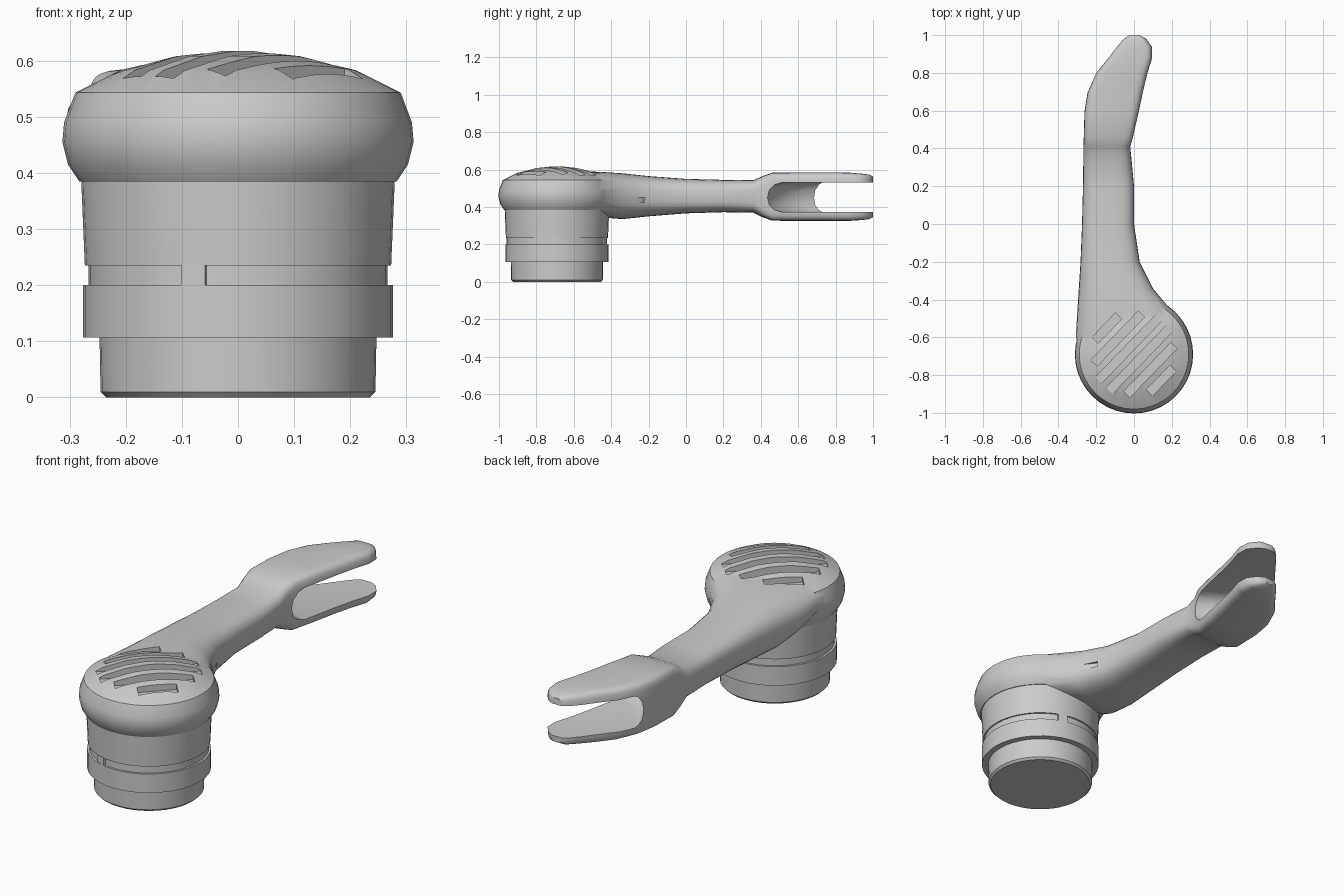
import bpy, bmesh, math
from mathutils import Vector, Matrix

if "Cube" in bpy.data.objects:
    bpy.data.objects.remove(bpy.data.objects["Cube"])

GREY = (0.6, 0.6, 0.6, 1)
mat = bpy.data.materials.new("light grey")
mat.use_nodes = True
mat.diffuse_color = GREY
mat.node_tree.nodes["Principled BSDF"].inputs["Base Color"].default_value = GREY

HUB = Vector((0, -0.69, 0))


def finish(name, bm):
    bmesh.ops.recalc_face_normals(bm, faces=bm.faces)
    me = bpy.data.meshes.new(name)
    bm.to_mesh(me)
    bm.free()
    me.materials.append(mat)
    ob = bpy.data.objects.new(name, me)
    bpy.context.collection.objects.link(ob)
    return ob


def skin(name, rings):
    """Join closed rings of points with quads and cap both ends."""
    bm = bmesh.new()
    vs = [[bm.verts.new(p) for p in r] for r in rings]
    n = len(vs[0])
    for a, b in zip(vs, vs[1:]):
        for i in range(n):
            j = (i + 1) % n
            bm.faces.new((a[i], a[j], b[j], b[i]))
    bm.faces.new(vs[0])
    bm.faces.new(vs[-1])
    return finish(name, bm)


def lathe(name, profile, n=40):
    angles = [math.tau * i / n for i in range(n)]
    return skin(name, [[HUB + Vector((r * math.cos(a), r * math.sin(a), z))
                        for a in angles] for r, z in profile])


def section(y, xl, xr, zb, zt, power, n=32):
    """Rounded-rectangle ring across the arm."""
    ring = []
    for i in range(n):
        a = math.tau * i / n
        c, s = math.cos(a), math.sin(a)
        u = math.copysign(abs(c) ** (2 / power), c)
        v = math.copysign(abs(s) ** (2 / power), s)
        ring.append(((xl + xr + u * (xr - xl)) / 2, y,
                     (zb + zt + v * (zt - zb)) / 2))
    return ring


def box(name, centre, size, turn=0):
    bm = bmesh.new()
    m = (Matrix.Translation(centre) @ Matrix.Rotation(turn, 4, 'Z')
         @ Matrix.Diagonal((*size, 1)))
    bmesh.ops.create_cube(bm, size=1, matrix=m)
    return finish(name, bm)


def apply(ob, mod):
    bpy.context.view_layer.objects.active = ob
    bpy.ops.object.modifier_apply(modifier=mod.name)


def combine(ob, other, operation):
    mod = ob.modifiers.new("combine", 'BOOLEAN')
    mod.operation, mod.solver, mod.object = operation, 'EXACT', other
    apply(ob, mod)
    bpy.data.objects.remove(other)


def smooth(ob, degrees=35):
    bpy.ops.object.select_all(action='DESELECT')
    ob.select_set(True)
    bpy.context.view_layer.objects.active = ob
    bpy.ops.object.shade_smooth_by_angle(angle=math.radians(degrees))


# Lower spigot and grooved collar
base = lathe("base_spigot", [(0.235, 0), (0.245, 0.01), (0.247, 0.12)])
collar = lathe("collar", [(0.24, 0.107), (0.276, 0.107), (0.276, 0.2), (0.266, 0.2),
                          (0.266, 0.235), (0.273, 0.235), (0.28, 0.4)])

# Two small bridges across the collar groove
for side, angle in (("front", 253), ("back", 73)):
    a = math.radians(angle)
    spot = HUB + Vector((0.262 * math.cos(a), 0.262 * math.sin(a), 0.2175))
    box(side + "_groove_bridge", spot, (0.024, 0.045, 0.037), a)

# Domed head
head = lathe("housing", [(0.283, 0.385), (0.303, 0.415), (0.313, 0.455), (0.31, 0.49),
                         (0.29, 0.543), (0.21, 0.583), (0.11, 0.608), (0.03, 0.617)])

# Arm running back into the fork: y, left, right, bottom, top, squareness
arm = skin("arm", [section(*s) for s in [
    (-0.70, -0.300, 0.30, 0.40, 0.58, 2.4),
    (-0.58, -0.307, 0.27, 0.39, 0.59, 2.4),
    (-0.46, -0.300, 0.20, 0.345, 0.588, 2.5),
    (-0.34, -0.292, 0.10, 0.335, 0.58, 2.6),
    (-0.20, -0.283, 0.03, 0.35, 0.565, 2.8),
    (0.00, -0.275, 0.00, 0.366, 0.55, 3),
    (0.20, -0.270, 0.00, 0.372, 0.545, 3.2),
    (0.36, -0.268, -0.015, 0.37, 0.543, 3.5),
    (0.41, -0.267, -0.02, 0.345, 0.565, 5),
    (0.46, -0.266, -0.005, 0.327, 0.583, 7),
    (0.60, -0.262, 0.027, 0.325, 0.585, 7),
    (0.70, -0.245, 0.048, 0.325, 0.585, 7),
    (0.80, -0.200, 0.072, 0.325, 0.585, 7),
    (0.88, -0.135, 0.097, 0.326, 0.583, 7),
    (0.94, -0.090, 0.095, 0.33, 0.578, 6),
    (0.98, -0.055, 0.065, 0.335, 0.573, 6),
    (1.00, -0.025, 0.03, 0.345, 0.562, 5)]])

# Slot between the prongs, with a hollowed, filleted back wall
wall = [(0.2, 0.42), (0.0, 0.43), (-0.09, 0.47), (-0.17, 0.54),
        (-0.22, 0.62), (-0.25, 0.69), (-0.4, 0.76)]
outline = [Vector(p) for p in wall + [(-0.4, 1.2), (0.2, 1.2)]]
rings = []
for z, back in ((0.374, 0.08), (0.385, 0.04), (0.41, 0.01), (0.45, 0),
                (0.49, 0.01), (0.518, 0.04), (0.53, 0.08)):
    rings.append([(p.x, p.y + back, z) for p in outline])
combine(arm, skin("slot_cutter", rings), 'DIFFERENCE')
combine(head, arm, 'UNION')

# Diagonal vent slots in the dome
along = math.radians(46)
for offset, length, floor in ((0.04, 0.46, 0.565), (0.12, 0.36, 0.565), (0.2, 0.18, 0.56)):
    for sign in (-1, 1):
        across = Vector((math.sin(along), -math.cos(along), 0)) * offset * sign
        vent = box("vent_cutter", HUB + across + Vector((0, 0, floor + 0.1)),
                   (length, 0.046, 0.2), along)
        combine(head, vent, 'DIFFERENCE')

# Narrow recess on the arm's left flank
start, end = Vector((0.22, -0.45, 0.437)), Vector((0.04, -0.22, 0.437))
run = end - start
combine(head, box("recess_cutter", (start + end) / 2, (run.length, 0.03, 0.025),
                  math.atan2(run.y, run.x)), 'DIFFERENCE')

for ob in (base, collar, head):
    smooth(ob)
